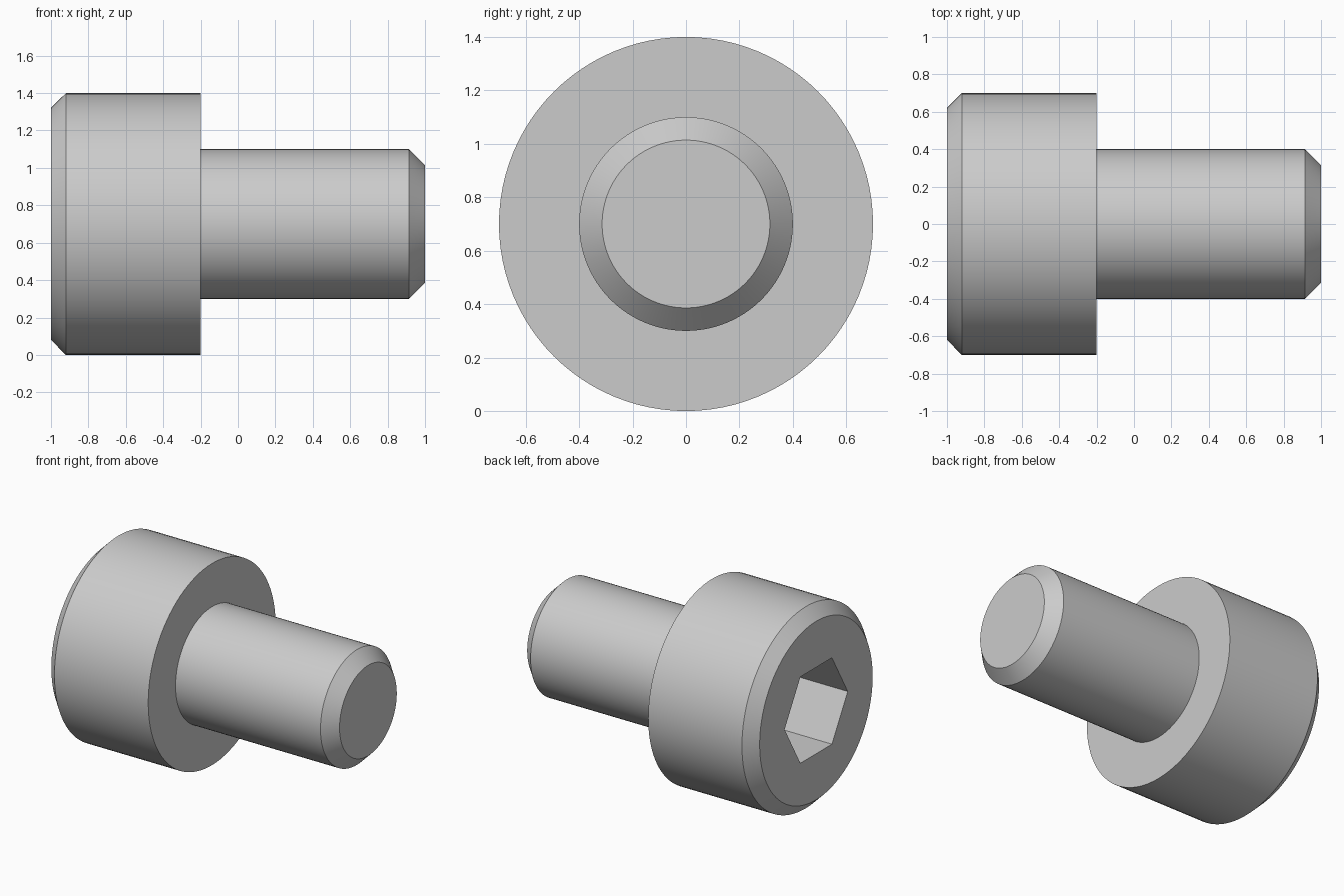
import bpy
import bmesh
from math import cos, sin, pi, radians
from mathutils import Vector

SEGMENTS = 96          # divisible by six so the socket corners fall on vertices
AXIS_Z = 0.7           # height of the bolt axis
SOCKET_APOTHEM = 0.3   # half the distance across the socket flats

cube = bpy.data.objects.get("Cube")
if cube:
    bpy.data.objects.remove(cube, do_unlink=True)

steel = bpy.data.materials.new("grey steel")
steel.use_nodes = True
colour = (0.6, 0.6, 0.6, 1)
steel.diffuse_color = colour
steel.node_tree.nodes["Principled BSDF"].inputs["Base Color"].default_value = colour


def circle(radius):
    return lambda angle: radius


def hexagon(apothem):
    return lambda angle: apothem / cos(angle % (pi / 3) - pi / 6)


def loft(name, sections, cap_start=False, cap_end=False):
    """Skin a list of (x, outline) sections strung along the x axis."""
    bm = bmesh.new()
    rings = []
    for x, outline in sections:
        ring = []
        for i in range(SEGMENTS):
            a = 2 * pi * i / SEGMENTS
            r = outline(a)
            ring.append(bm.verts.new(Vector((x, r * cos(a), AXIS_Z + r * sin(a)))))
        rings.append(ring)
    for first, second in zip(rings, rings[1:]):
        for i in range(SEGMENTS):
            j = (i + 1) % SEGMENTS
            bm.faces.new((first[i], first[j], second[j], second[i]))
    if cap_start:
        bm.faces.new(rings[0][::-1])
    if cap_end:
        bm.faces.new(rings[-1])
    # Sections run so that the skin faces inward; turn it outward
    side = [f for f in bm.faces if len(f.verts) == 4]
    bmesh.ops.reverse_faces(bm, faces=side)
    caps = [f for f in bm.faces if len(f.verts) > 4]
    for cap in caps:
        cap.normal_update()
        wanted = -1 if cap_start else 1
        if cap.normal.x * wanted < 0:
            cap.normal_flip()
    mesh = bpy.data.meshes.new(name)
    bm.to_mesh(mesh)
    bm.free()
    mesh.materials.append(steel)
    obj = bpy.data.objects.new(name, mesh)
    bpy.context.collection.objects.link(obj)
    bpy.ops.object.select_all(action="DESELECT")
    obj.select_set(True)
    bpy.context.view_layer.objects.active = obj
    bpy.ops.object.shade_smooth_by_angle(angle=radians(30))
    return obj


# Head: socket floor, socket walls, front face, chamfer, side, shoulder
loft("bolt_head", [
    (-0.6, hexagon(SOCKET_APOTHEM)),
    (-1.0, hexagon(SOCKET_APOTHEM)),
    (-1.0, circle(0.62)),
    (-0.92, circle(0.7)),
    (-0.2, circle(0.7)),
    (-0.2, circle(0.4)),
], cap_start=True)

# Shank: plain cylinder with a chamfered tip, joined to the shoulder
loft("bolt_shank", [
    (-0.2, circle(0.4)),
    (0.914, circle(0.4)),
    (1.0, circle(0.314)),
], cap_end=True)
